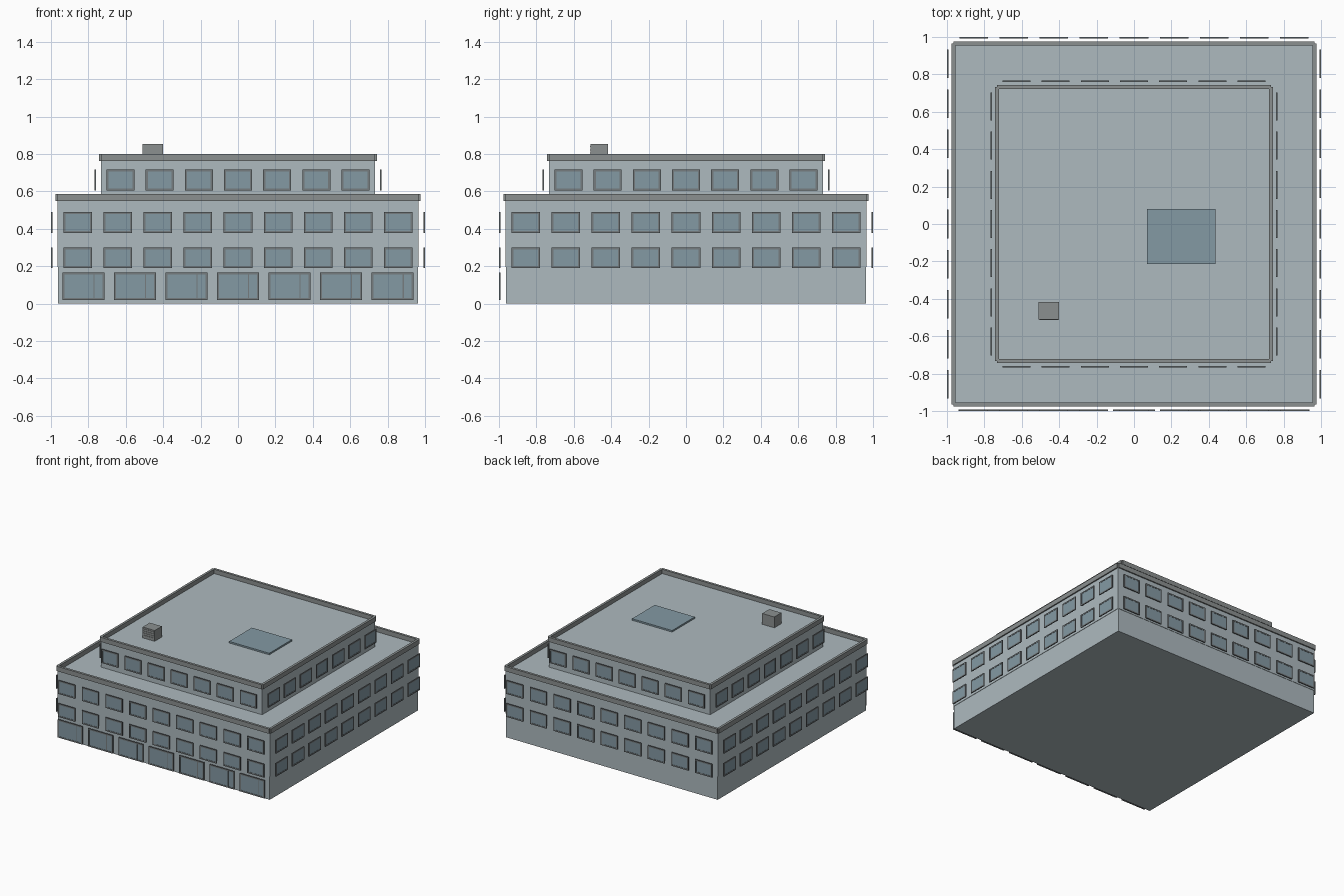
import bpy, bmesh
from mathutils import Matrix, Vector
from math import pi

if "Cube" in bpy.data.objects:
    bpy.data.objects.remove(bpy.data.objects["Cube"])


def material(name, rgb):
    m = bpy.data.materials.new(name)
    m.diffuse_color = (*rgb, 1)
    m.use_nodes = True
    m.node_tree.nodes["Principled BSDF"].inputs["Base Color"].default_value = m.diffuse_color
    return m


WALL = material("wall", (0.42, 0.49, 0.52))
GLASS = material("glass", (0.23, 0.32, 0.37))
TRIM = material("trim", (0.26, 0.28, 0.28))
FRAME = material("frame", (0.18, 0.20, 0.21))


def boxes(name, items, mat):
    """One object from boxes given as (lo, hi, rotation about z)."""
    bm = bmesh.new()
    for lo, hi, rot in items:
        lo, hi = Vector(lo), Vector(hi)
        bmesh.ops.create_cube(bm, size=1, matrix=Matrix.Rotation(rot, 4, 'Z')
                              @ Matrix.Translation((lo + hi) / 2)
                              @ Matrix.Diagonal((*(hi - lo), 1)))
    me = bpy.data.meshes.new(name)
    bm.to_mesh(me)
    bm.free()
    me.materials.append(mat)
    ob = bpy.data.objects.new(name, me)
    bpy.context.collection.objects.link(ob)
    return ob


def window_row(name, half, count, width, z0, z1, sides, mullion=False):
    """Framed windows standing just proud of the wall, on the given sides."""
    f, pitch = 0.011, 2 * half / count
    ya, yb = -half - 0.035, -half - 0.027
    frames, panes = [], []
    for s in sides:
        r = s * pi / 2
        for i in range(count):
            c = (i - (count - 1) / 2) * pitch
            a, b = c - width / 2, c + width / 2
            frames += [((a, ya, z0), (b, yb, z0 + f), r),
                       ((a, ya, z1 - f), (b, yb, z1), r),
                       ((a, ya, z0 + f), (a + f, yb, z1 - f), r),
                       ((b - f, ya, z0 + f), (b, yb, z1 - f), r)]
            if mullion:
                m = a + width * 0.75
                frames.append(((m - .003, ya + .001, z0 + f), (m + .003, yb, z1 - f), r))
            panes.append(((a + f, ya + .002, z0 + f), (b - f, yb - .002, z1 - f), r))
    boxes(name + "_frames", frames, FRAME)
    boxes(name + "_glass", panes, GLASS)


def tier(name, half, z0, z1):
    boxes(name, [((-half, -half, z0), (half, half, z1), 0)], WALL)


def parapet(name, half, z0, z1):
    # four bars whose ends leave a small notch at each corner
    t = 0.01
    boxes(name, [((-half, -half - t, z0), (half, -half + t, z1), s * pi / 2)
                 for s in range(4)], TRIM)


# stacked storeys
tier("ground_floor", 0.962, 0.0, 0.195)
tier("middle_floors", 0.965, 0.195, 0.55)
tier("top_floor", 0.733, 0.55, 0.765)
parapet("lower_parapet", 0.965, 0.548, 0.587)
parapet("upper_parapet", 0.733, 0.763, 0.80)

# windows: shopfront on the front only, upper rows all round
window_row("shopfront", 0.965, 7, 0.225, 0.019, 0.167, [0], True)
window_row("first_floor_window", 0.965, 9, 0.153, 0.189, 0.299, range(4))
window_row("second_floor_window", 0.965, 9, 0.153, 0.378, 0.489, range(4))
window_row("top_floor_window", 0.733, 7, 0.149, 0.605, 0.718, range(4))

# roof details
boxes("skylight", [((0.07, -0.215, 0.765), (0.435, 0.08, 0.778), 0)], GLASS)
boxes("roof_vent", [((-0.51, -0.51, 0.765), (-0.40, -0.418, 0.854), 0)], TRIM)
boxes("vent_louvres", [((-0.505, -0.513, z), (-0.405, -0.509, z + 0.006), 0)
                       for z in (0.785, 0.802, 0.819, 0.836)], TRIM)
